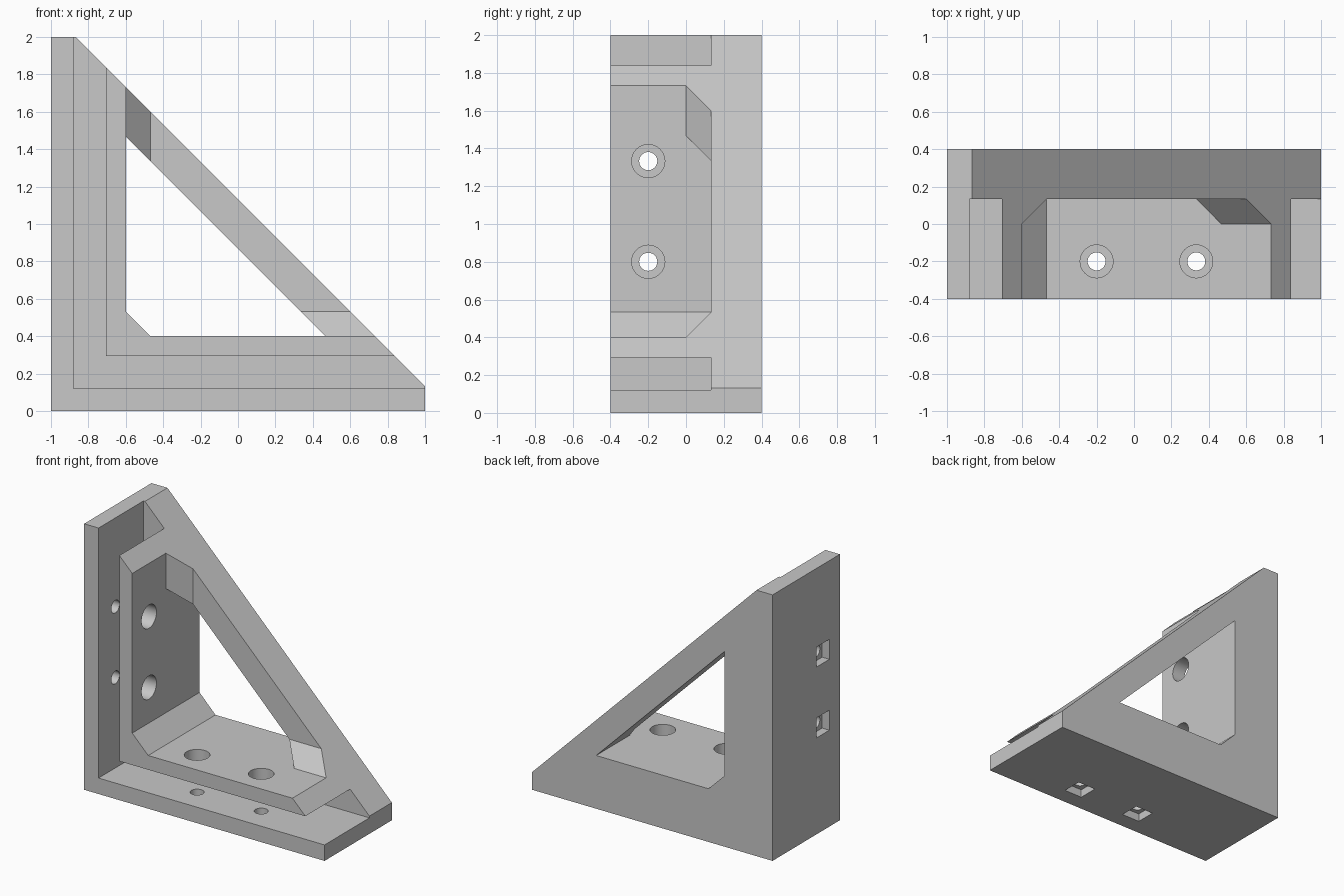
import bpy, bmesh, math
from mathutils import Matrix, Vector

if "Cube" in bpy.data.objects:
    bpy.data.objects.remove(bpy.data.objects["Cube"])

grey = bpy.data.materials.new("light grey")
grey.diffuse_color = (0.58, 0.58, 0.58, 1)
grey.use_nodes = True
grey.node_tree.nodes["Principled BSDF"].inputs["Base Color"].default_value = grey.diffuse_color


def finish(name, bm):
    bmesh.ops.recalc_face_normals(bm, faces=bm.faces)
    me = bpy.data.meshes.new(name)
    bm.to_mesh(me)
    bm.free()
    me.materials.append(grey)
    ob = bpy.data.objects.new(name, me)
    bpy.context.collection.objects.link(ob)
    return ob


def loft(name, front, y0, back, y1):
    """Solid between two (x, z) outlines at depths y0 and y1."""
    bm = bmesh.new()
    a = [bm.verts.new((x, y0, z)) for x, z in front]
    b = [bm.verts.new((x, y1, z)) for x, z in back]
    bm.faces.new(a)
    bm.faces.new(b[::-1])
    n = len(a)
    for i in range(n):
        j = (i + 1) % n
        bm.faces.new((a[i], b[i], b[j], a[j]))
    return finish(name, bm)


def prism(name, outline, y0, y1):
    return loft(name, outline, y0, outline, y1)


def rod(name, radius, centre, axis, depth, sides=32, turn=0.0):
    """Cylinder (or square bar with sides=4) along an axis."""
    bm = bmesh.new()
    rot = Vector(axis).to_track_quat('Z', 'Y').to_matrix().to_4x4()
    bmesh.ops.create_cone(bm, cap_ends=True, segments=sides, radius1=radius,
                          radius2=radius, depth=depth,
                          matrix=Matrix.Translation(centre) @ rot @ Matrix.Rotation(turn, 4, 'Z'))
    return finish(name, bm)


def cut(body, cutter):
    cutter.hide_render = True
    mod = body.modifiers.new("cut", 'BOOLEAN')
    mod.operation = 'DIFFERENCE'
    mod.solver = 'EXACT'
    mod.object = cutter
    bpy.context.view_layer.objects.active = body
    bpy.ops.object.modifier_apply(modifier=mod.name)
    bpy.data.objects.remove(cutter)


WEB = 0.133  # front face of the triangular web

# Overall triangular block
bracket = prism("corner_bracket",
                [(-1, 0), (1, 0), (1, 0.133), (-0.867, 2), (-1, 2)], -0.4, 0.4)

# Triangular window through the web
cut(bracket, prism("window_cutter",
                   [(-0.6, 0.533), (-0.467, 0.4), (0.467, 0.4), (-0.6, 1.467)], -0.6, 0.6))

# Open space in front of the web, inside the two inner walls
cut(bracket, prism("opening_cutter",
                   [(-0.6, 0.533), (-0.467, 0.4), (3, 0.4), (3, 3), (-0.6, 3)], -0.6, 0))

# Sloped fillets where the brace meets the inner walls
cut(bracket, loft("fillet_cutter",
                  [(-0.6, 1.1), (0.1, 0.4), (3, 0.4), (3, 3), (-0.6, 3)], 0,
                  [(-0.467, 0.967), (-0.033, 0.533), (3, 0.533), (3, 3), (-0.467, 3)], WEB))

# L-shaped slot between outer plates and inner walls
cut(bracket, prism("slot_cutter",
                   [(-0.88, 0.12), (3, 0.12), (3, 0.293), (-0.707, 0.293),
                    (-0.707, 3), (-0.88, 3)], -0.6, WEB))

# Access holes, screw holes and square nut pockets on both legs
stations = [((1, 0, 0), lambda d, s=s: (-1 + d, -0.2, s)) for s in (0.8, 1.333)]
stations += [((0, 0, 1), lambda d, s=s: (s, -0.2, d)) for s in (-0.2, 0.333)]
for axis, at in stations:
    cut(bracket, rod("access_cutter", 0.088, at(0.35), axis, 0.2))
    cut(bracket, rod("screw_cutter", 0.048, at(0.06), axis, 0.24))
    cut(bracket, rod("pocket_cutter", 0.075 * math.sqrt(2), at(0), axis, 0.12,
                     sides=4, turn=math.pi / 4))

bpy.ops.object.select_all(action='DESELECT')
bracket.select_set(True)
bpy.context.view_layer.objects.active = bracket
bpy.ops.object.shade_smooth_by_angle(angle=math.radians(30))
